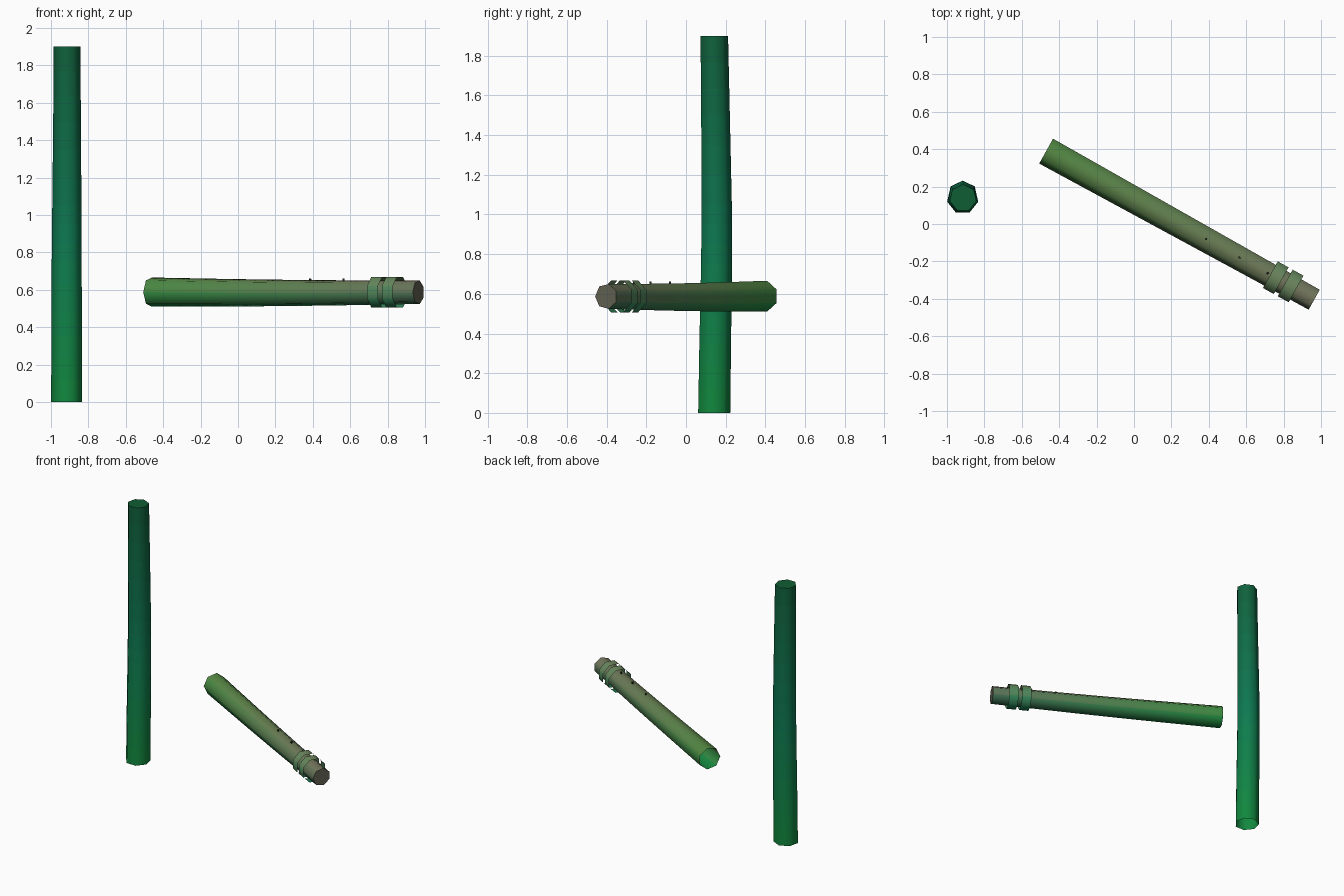
import bpy, bmesh, math
from mathutils import Vector

if "Cube" in bpy.data.objects:
    bpy.data.objects.remove(bpy.data.objects["Cube"])


def mix(a, b, t):
    return tuple(p + (q - p) * t for p, q in zip(a, b))


def material(name, rgb):
    m = bpy.data.materials.new(name)
    m.diffuse_color = (*rgb, 1)
    m.use_nodes = True
    m.node_tree.nodes["Principled BSDF"].inputs["Base Color"].default_value = m.diffuse_color
    return m


def loft(name, stations, sides, phase, u, v, colour, cap_start=None, cap_end=None):
    """Skin rings given as (centre, radius) in the plane u, v.
    colour(along 0-1, height 0-1) tints each face; caps are added when given a colour."""
    bm = bmesh.new()
    me = bpy.data.meshes.new(name)

    def face(verts, rgb):
        f = bm.faces.new(verts)
        f.material_index = len(me.materials)
        me.materials.append(material(f"{name}_{f.material_index}", rgb))

    rings = []
    for c, r in stations:
        rings.append([bm.verts.new(Vector(c) + r * (
            u * math.cos(phase + math.tau * i / sides) +
            v * math.sin(phase + math.tau * i / sides))) for i in range(sides)])
    n = len(rings) - 1
    for k in range(n):
        for i in range(sides):
            j = (i + 1) % sides
            up = 0.5 + 0.5 * math.sin(phase + math.tau * (i + 0.5) / sides)
            face((rings[k][i], rings[k][j], rings[k + 1][j], rings[k + 1][i]),
                 colour((k + 0.5) / n, up))
    if cap_start:
        face(rings[0][::-1], cap_start)
    if cap_end:
        face(rings[-1], cap_end)
    bmesh.ops.recalc_face_normals(bm, faces=bm.faces)
    bm.to_mesh(me)
    bm.free()
    ob = bpy.data.objects.new(name, me)
    bpy.context.collection.objects.link(ob)
    bpy.context.view_layer.objects.active = ob
    ob.select_set(True)
    bpy.ops.object.shade_smooth_by_angle(angle=math.radians(60))
    ob.select_set(False)
    return ob


def resample(stations, n):
    """Linear in-between stations, for a finer colour fade."""
    out = []
    for (c0, r0), (c1, r1) in zip(stations, stations[1:]):
        out += [(Vector(c0).lerp(Vector(c1), i / n), r0 + (r1 - r0) * i / n) for i in range(n)]
    return out + [stations[-1]]


X, Y, Z = Vector((1, 0, 0)), Vector((0, 1, 0)), Vector((0, 0, 1))


# Upright stalk: seven sides, slightly bowed and tapering, open at the foot
def stalk_colour(t, up):
    foot, middle, top = (0.006, 0.25, 0.045), (0.004, 0.19, 0.085), (0.005, 0.115, 0.043)
    return mix(foot, middle, t * 2) if t < 0.5 else mix(middle, top, t * 2 - 1)


stalk = [((-0.916, 0.138, 0), 0.085), ((-0.916, 0.143, 0.35), 0.084),
         ((-0.916, 0.150, 0.75), 0.082), ((-0.915, 0.151, 1.05), 0.080),
         ((-0.914, 0.145, 1.5), 0.076), ((-0.914, 0.139, 1.9), 0.073)]
loft("upright_stalk", resample(stalk, 3), 7, math.pi / 2, X, Y, stalk_colour,
     cap_end=(0.005, 0.11, 0.035))

# Lying pipe: seven sides, narrowing to the mouth end, browner along its top
start, end = Vector((-0.468, 0.393, 0.588)), Vector((0.965, -0.402, 0.587))
axis = (end - start).normalized()
side = Z.cross(axis)
length = (end - start).length


def pipe_colour(t, up):
    under = mix((0.006, 0.26, 0.05), (0.035, 0.16, 0.085), t)
    over = mix((0.09, 0.25, 0.055), (0.18, 0.18, 0.11), t)
    return mix(under, over, up)


def along(t):
    return start.lerp(end, t / length)


pipe = []
for k in range(17):
    f = k / 16
    pipe.append((along(f * length) - Z * 0.004 * math.sin(math.pi * f), 0.080 - 0.016 * f))
loft("pipe_body", pipe, 7, math.pi, side, Z, pipe_colour, cap_end=(0.12, 0.12, 0.085))


# Two open bands around the mouth end
def band_colour(t, up):
    return mix((0.015, 0.24, 0.10), (0.15, 0.24, 0.11), up)


for i, t in enumerate((1.369, 1.46)):
    loft(f"band_{i + 1}", [(along(t), 0.088), (along(t + 0.066), 0.088)], 8,
         math.pi / 8, side, Z, band_colour)

# Small dark pegs on top of the pipe
dark = (0.02, 0.03, 0.015)
for i, t in enumerate((0.976, 1.18, 1.352)):
    base = along(t)
    loft(f"peg_{i + 1}", [(base + Z * 0.05, 0.007), (base + Z * 0.074, 0.006)], 6,
         0, side, axis, lambda t, up: dark, cap_end=dark)
